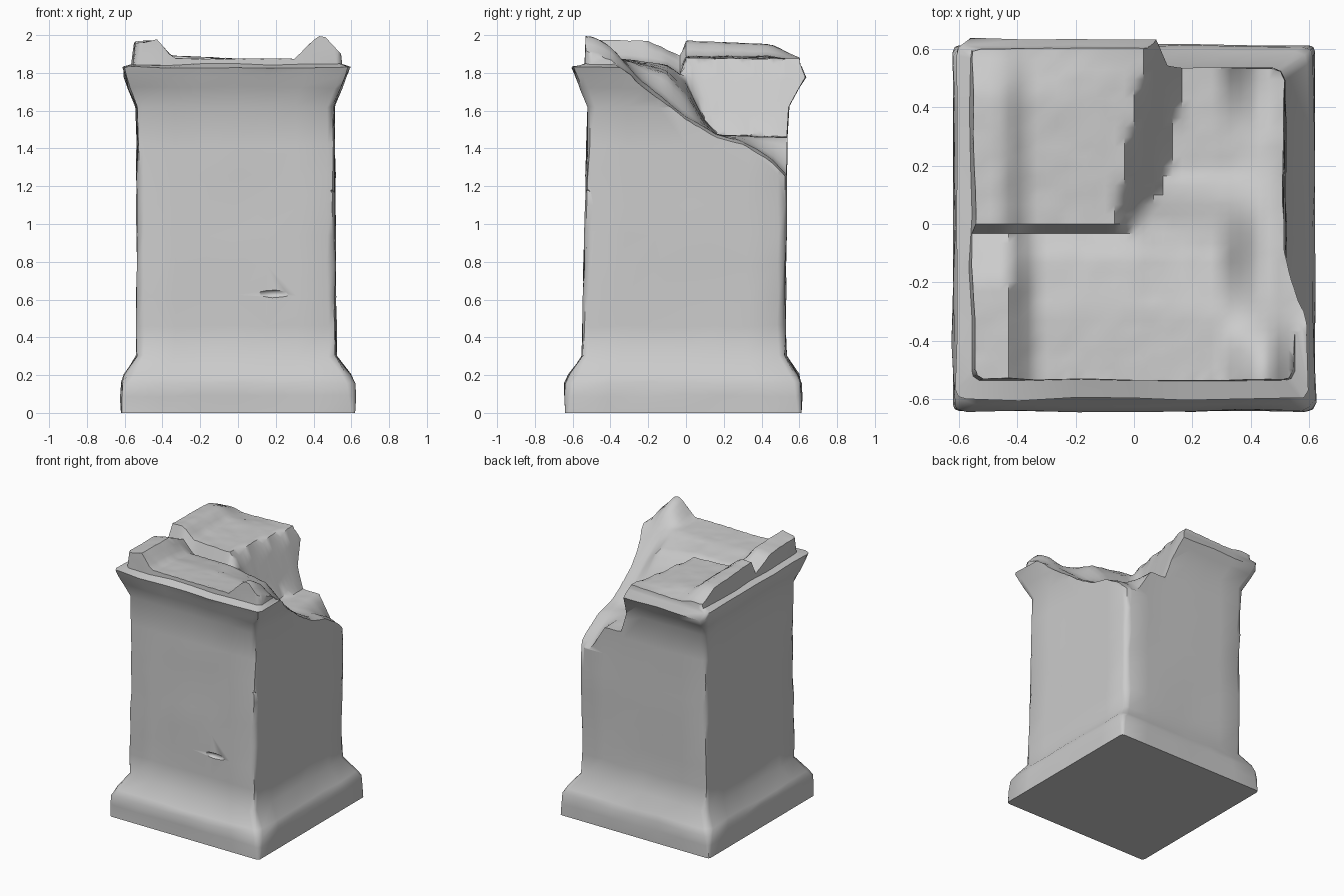
import bpy, bmesh, math, random
from mathutils import Vector

if "Cube" in bpy.data.objects:
    bpy.data.objects.remove(bpy.data.objects["Cube"])

random.seed(4)


def curve(pts, t):
    """Piecewise linear lookup, clamped at both ends."""
    if t <= pts[0][0]:
        return pts[0][1]
    for (a, u), (b, v) in zip(pts, pts[1:]):
        if t <= b:
            return u + (v - u) * (t - a) / (b - a)
    return pts[-1][1]


def make_object(name, bm):
    bmesh.ops.recalc_face_normals(bm, faces=bm.faces)
    me = bpy.data.meshes.new(name)
    bm.to_mesh(me)
    bm.free()
    ob = bpy.data.objects.new(name, me)
    bpy.context.collection.objects.link(ob)
    return ob


def boolean(target, cutter, op):
    cutter.hide_render = True
    mod = target.modifiers.new("cut", 'BOOLEAN')
    mod.operation = op
    mod.solver = 'EXACT'
    mod.object = cutter
    bpy.context.view_layer.objects.active = target
    bpy.ops.object.modifier_apply(modifier=mod.name)
    bpy.data.objects.remove(cutter)


def ring(x0, x1, y0, y1, r=0.04, n=6):
    """Rectangle outline with rounded corners and divided sides."""
    pts = []
    corners = [(x1 - r, y0 + r, -90), (x1 - r, y1 - r, 0),
               (x0 + r, y1 - r, 90), (x0 + r, y0 + r, 180)]
    for i, (cx, cy, a) in enumerate(corners):
        arc = [Vector((cx + r * math.cos(math.radians(a + d)),
                       cy + r * math.sin(math.radians(a + d)))) for d in (0, 45, 90)]
        pts += arc
        nx, ny, na = corners[(i + 1) % 4]
        nxt = Vector((nx + r * math.cos(math.radians(na)), ny + r * math.sin(math.radians(na))))
        pts += [arc[2].lerp(nxt, k / n) for k in range(1, n)]
    return pts


# Pedestal: z, x0, x1, y0, y1, corner radius
profile = [(0, -.62, .62, -.64, .612, .02), (.09, -.62, .62, -.64, .612, .03),
           (.16, -.617, .617, -.64, .61, .04), (.2, -.6, .595, -.62, .595, .05),
           (.3, -.535, .52, -.55, .53, .04)]
for i in range(1, 8):
    t = i / 8
    profile.append((.3 + 1.28 * t, -.535, .52 - .01 * t, -.55 + .03 * t, .522 + .015 * t, .04))
profile += [(1.62, -.54, .51, -.52, .545, .04), (1.72, -.58, .55, -.56, .6, .04),
            (1.78, -.6, .575, -.58, .635, .04), (1.83, -.61, .595, -.6, .61, .03),
            (1.845, -.56, .55, -.535, .6, .03), (2.1, -.53, .52, -.525, .58, .03)]
bm = bmesh.new()
rows = []
for z, x0, x1, y0, y1, r in profile:
    j = .006 if z > 0 else 0
    rows.append([bm.verts.new((p.x + random.uniform(-j, j), p.y + random.uniform(-j, j),
                               z + random.uniform(-j, j))) for p in ring(x0, x1, y0, y1, r)])
n = len(rows[0])
for a, b in zip(rows, rows[1:]):
    for i in range(n):
        k = (i + 1) % n
        bm.faces.new((a[i], a[k], b[k], b[i]))
bm.faces.new(rows[0])
bm.faces.new(rows[-1])
pedestal = make_object("broken_pedestal", bm)

# Broken top: height curves along y at several x positions
LEFT = [(-.75, 1.98), (-.2, 1.97), (-.05, 1.9), (0, 1.87)]
MID = [(-.75, 1.88), (-.3, 1.87), (-.1, 1.84), (0, 1.77), (.1, 1.56), (.17, 1.47)]
INNER = [(-.75, 1.89), (-.3, 1.86), (-.1, 1.79), (0, 1.68), (.1, 1.53), (.17, 1.47), (.75, 1.45)]
RIGHT = [(-.75, 2.0), (-.48, 1.99), (-.4, 1.94), (-.25, 1.77), (0, 1.57), (.17, 1.47),
         (.3, 1.44), (.45, 1.35), (.55, 1.24), (.75, 1.1)]


def height(x, y):
    right = curve(RIGHT, y)
    edge = right - curve([(-.45, .1), (-.3, .03)], y)
    front = curve([(-.54, curve(LEFT, y) - .02), (-.43, curve(LEFT, y)), (-.34, curve(MID, y)),
                   (0, curve(MID, y)), (.3, curve(INNER, y)), (.42, right), (.46, right),
                   (.55, edge)], x)
    bolster = curve([(0, 1.97), (.45, 1.95), (.6, 1.88)], y)
    block = curve([(-.45, bolster), (-.36, curve([(.45, 1.89), (.6, 1.86)], y)), (0, 1.875)], x)
    e0 = curve([(0, -.06), (.35, 0), (.6, .05)], y)
    e1 = curve([(0, .01), (.15, .1), (.5, .16)], y)
    t = min(max((x - e0) / (e1 - e0), 0), 1)
    s = min(max((y + .02) / .02, 0), 1)
    w = (1 - t) * s
    return front + (block - front) * w


bm = bmesh.new()
bmesh.ops.create_grid(bm, x_segments=46, y_segments=46, size=.76)
for v in bm.verts:
    v.co.z = height(v.co.x, v.co.y) + random.uniform(-.003, .003)
ext = bmesh.ops.extrude_face_region(bm, geom=bm.faces[:], use_keep_orig=True)
for v in ext["geom"]:
    if isinstance(v, bmesh.types.BMVert):
        v.co.z = -.3
boolean(pedestal, make_object("break_surface", bm), 'INTERSECT')

# Chips: location, size
chips = [((.19, -.555, .63), (.1, .03, .025)), ((.535, -.56, 1.17), (.06, .08, .02)),
         ((.34, -.545, 1.5), (.1, .025, .05)), ((.53, -.55, .88), (.04, .04, .06)),
         ((-.56, -.56, 1.07), (.04, .04, .06))]
for loc, size in chips:
    bm = bmesh.new()
    bmesh.ops.create_icosphere(bm, subdivisions=1, radius=1)
    for v in bm.verts:
        v.co = Vector([c + a * s for c, a, s in zip(loc, v.co, size)])
    boolean(pedestal, make_object("chip", bm), 'DIFFERENCE')

bpy.ops.object.select_all(action='DESELECT')
pedestal.select_set(True)
bpy.context.view_layer.objects.active = pedestal
bpy.ops.object.shade_smooth_by_angle(angle=math.radians(50))
